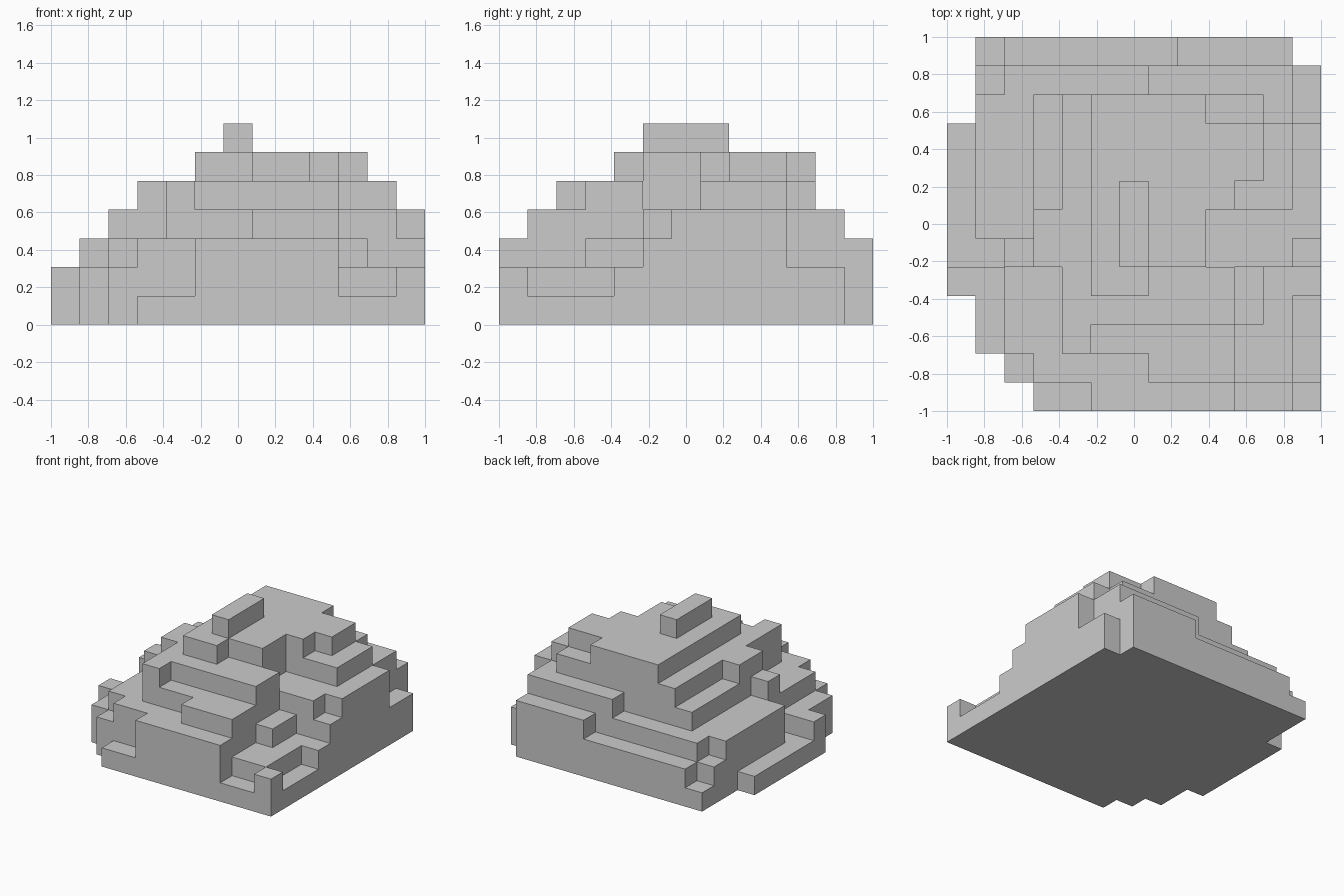
import bpy, bmesh

if "Cube" in bpy.data.objects:
    bpy.data.objects.remove(bpy.data.objects["Cube"])

N = 13               # grid cells along each side
S = 2 / N            # cell size

# Terrace outlines in grid units, lowest first. Each outline turns a right
# angle at every step, so x and y alternate: x, y, next x, next y, ...
TERRACES = [
    [[3, 0, 13, 12, 12, 13, 1, 10, 0, 4, 1, 2, 2, 1]],
    [[5, 0, 10, 1, 12, 4, 13, 12, 12, 13, 2, 12, 1, 6, 2, 5, 0, 4, 1, 2, 2, 1],
     [12, 0, 13, 1]],                       # lone corner block
    [[5, 0, 10, 3, 11, 5, 13, 10, 12, 13, 8, 12, 2, 11, 1, 6, 2, 2, 3, 1]],
    [[7, 1, 10, 5, 12, 6, 13, 10, 12, 12, 7, 11, 3, 6, 2, 5, 4, 2]],
    [[4, 2, 5, 3, 10, 5, 9, 7, 12, 10, 11, 11, 4, 7, 3, 5]],
    [[5, 4, 7, 5, 9, 7, 10, 8, 11, 10, 9, 11]],
    [[6, 5, 7, 8]],
]


def inside(path, i, j):
    """Even-odd test of a cell centre against the upright outline edges."""
    xs, ys = path[0::2], path[1::2]
    hits = 0
    for k in range(len(xs)):
        x, ya, yb = xs[k], ys[k - 1], ys[k]   # upright edge at this x
        if x > i + 0.5 and min(ya, yb) < j + 0.5 < max(ya, yb):
            hits += 1
    return hits % 2 == 1


# Height of every cell, counted in terraces
height = {(i, j): sum(any(inside(p, i, j) for p in level) for level in TERRACES)
          for i in range(N) for j in range(N)}

bm = bmesh.new()


def quad(*pts):
    bm.faces.new([bm.verts.new((x * S - 1, y * S - 1, z * S)) for x, y, z in pts])


for (i, j), h in height.items():
    if not h:
        continue
    a, b = i + 1, j + 1
    # Top and underside
    quad((i, j, h), (a, j, h), (a, b, h), (i, b, h))
    quad((i, j, 0), (i, b, 0), (a, b, 0), (a, j, 0))
    # Exposed walls down to each lower neighbour
    for di, dj, p, q in ((0, -1, (i, j), (a, j)), (1, 0, (a, j), (a, b)),
                         (0, 1, (a, b), (i, b)), (-1, 0, (i, b), (i, j))):
        for z in range(height.get((i + di, j + dj), 0), h):
            quad((*p, z), (*q, z), (*q, z + 1), (*p, z + 1))

bmesh.ops.remove_doubles(bm, verts=bm.verts, dist=1e-4)
mesh = bpy.data.meshes.new("terraced_hill")
bm.to_mesh(mesh)
bm.free()
bpy.context.collection.objects.link(bpy.data.objects.new("terraced_hill", mesh))
